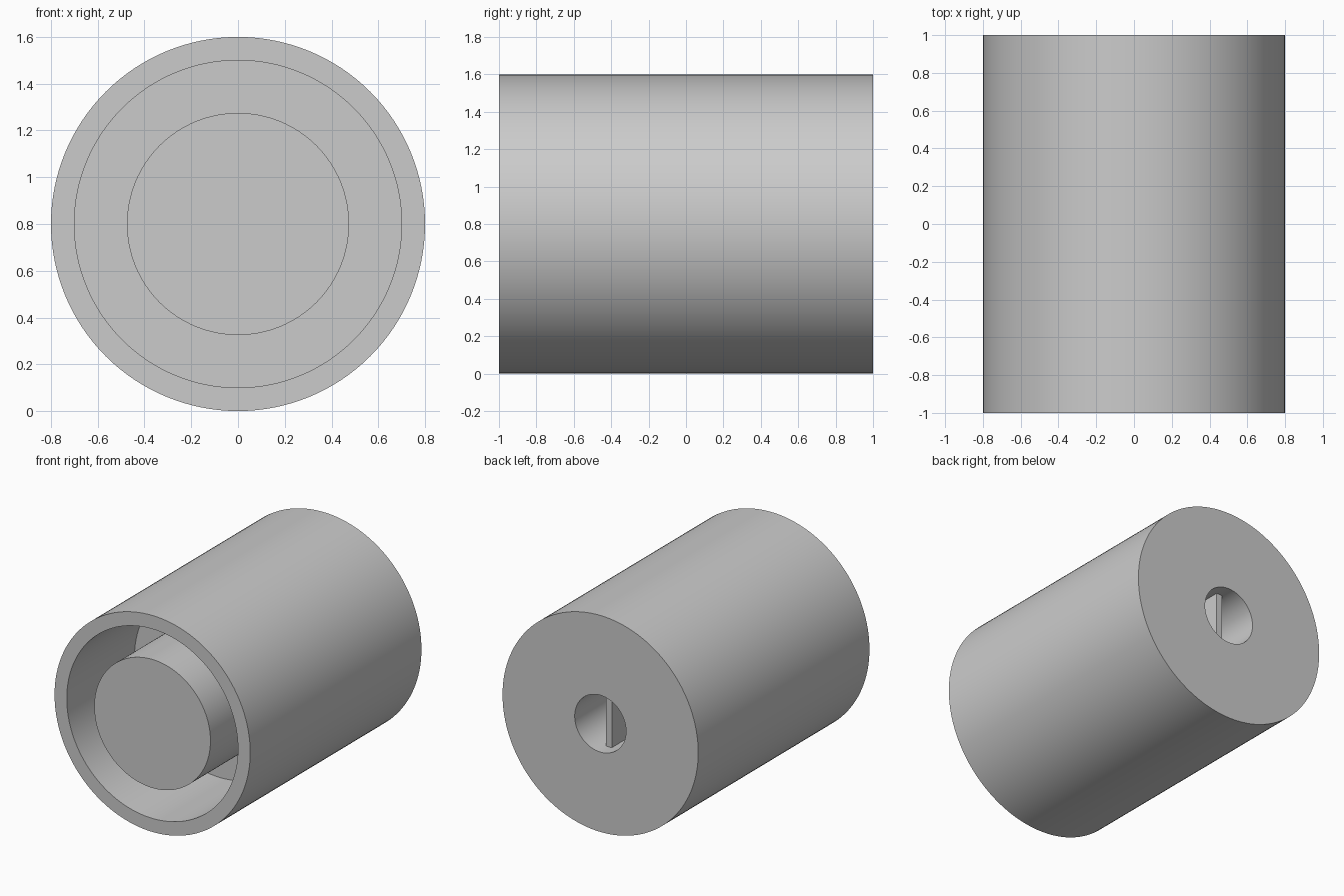
import bpy
import bmesh
from math import radians, tau
from mathutils import Vector

cube = bpy.data.objects.get("Cube")
if cube:
    bpy.data.objects.remove(cube, do_unlink=True)

# Single grey plastic
grey = bpy.data.materials.new("plain grey")
grey.use_nodes = True
colour = (0.6, 0.6, 0.6, 1)
grey.diffuse_color = colour
grey.node_tree.nodes["Principled BSDF"].inputs["Base Color"].default_value = colour

MID = 0.8           # height of the axis
BORE = 0.21         # radius of the shaft hole
BORE_END = 0.0      # y where the shaft hole stops
SEGMENTS = 128


def finish(name, bm):
    """Turn a bmesh into an object that is smooth with sharp edges."""
    bmesh.ops.recalc_face_normals(bm, faces=bm.faces)
    mesh = bpy.data.meshes.new(name)
    bm.to_mesh(mesh)
    bm.free()
    mesh.materials.append(grey)
    mesh.shade_smooth()
    mesh.set_sharp_from_angle(angle=radians(30))
    obj = bpy.data.objects.new(name, mesh)
    obj.location.z = MID
    bpy.context.collection.objects.link(obj)
    return obj


# Knob body: (radius, y) profile turned about the y axis
profile = [
    (0, -1), (0.475, -1),               # core end
    (0.475, -0.21), (0.7, -0.21),       # floor of the ring-shaped recess
    (0.7, -1), (0.8, -1),               # rim
    (0.8, 1), (BORE, 1),                # outer wall and back
    (BORE, BORE_END), (0, BORE_END),    # shaft hole
]
bm = bmesh.new()
verts = [bm.verts.new((r, y, 0)) for r, y in profile]
edges = [bm.edges.new(pair) for pair in zip(verts, verts[1:])]
bmesh.ops.spin(bm, geom=verts + edges, cent=(0, 0, 0), axis=(0, 1, 0),
               angle=tau, steps=SEGMENTS, use_duplicate=False)
bmesh.ops.remove_doubles(bm, verts=bm.verts, dist=0.0001)
finish("knob_body", bm)

# Upright rib that splits the shaft hole
rib_front, rib_back = BORE_END - 0.01, 0.9
bm = bmesh.new()
bmesh.ops.create_cube(bm, size=1)
bmesh.ops.scale(bm, verts=bm.verts,
                vec=Vector((0.048, rib_back - rib_front, 2 * BORE)))
bmesh.ops.translate(bm, verts=bm.verts,
                    vec=Vector((0, (rib_front + rib_back) / 2, 0)))
finish("shaft_rib", bm)
